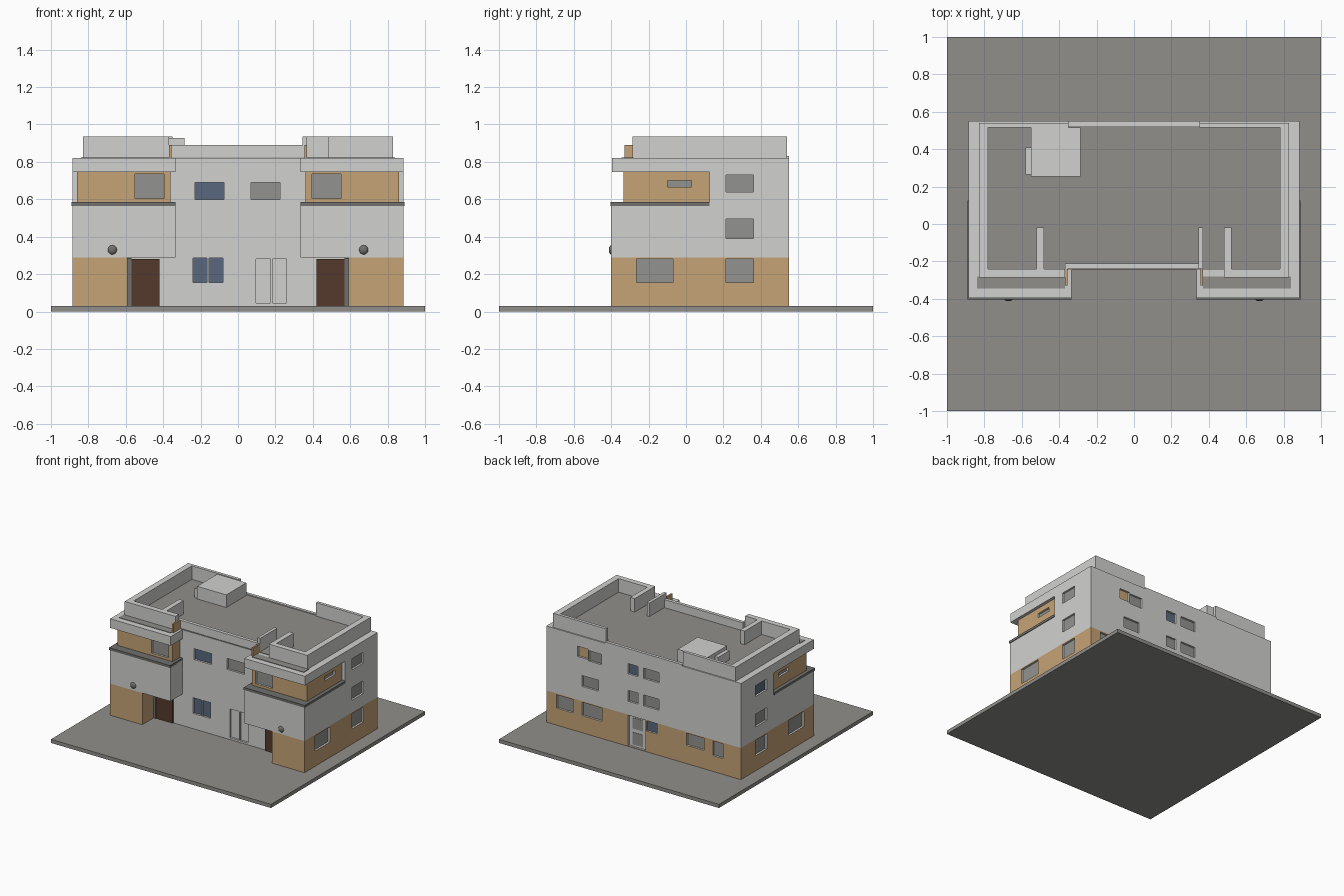
import bpy, bmesh
from mathutils import Vector, Matrix

if "Cube" in bpy.data.objects:
    bpy.data.objects.remove(bpy.data.objects["Cube"])


def material(name, rgb):
    m = bpy.data.materials.new(name)
    m.diffuse_color = (*rgb, 1)
    m.use_nodes = True
    m.node_tree.nodes["Principled BSDF"].inputs["Base Color"].default_value = m.diffuse_color
    return m


WHITE = material("white render", (0.64, 0.64, 0.63))
TAN = material("tan cladding", (0.56, 0.37, 0.18))
GRAY = material("concrete gray", (0.28, 0.275, 0.255))
PANE = material("window gray", (0.29, 0.29, 0.28))
BLUE = material("window blue", (0.10, 0.14, 0.21))
BROWN = material("door brown", (0.09, 0.042, 0.026))
DARK = material("trim gray", (0.16, 0.16, 0.155))


def finish(name, bm, mats):
    bmesh.ops.recalc_face_normals(bm, faces=bm.faces[:])
    me = bpy.data.meshes.new(name)
    bm.to_mesh(me)
    bm.free()
    for m in mats:
        me.materials.append(m)
    ob = bpy.data.objects.new(name, me)
    bpy.context.collection.objects.link(ob)
    return ob


def add_box(bm, x, y, z):
    c = Vector(((x[0] + x[1]) / 2, (y[0] + y[1]) / 2, (z[0] + z[1]) / 2))
    s = (abs(x[1] - x[0]), abs(y[1] - y[0]), abs(z[1] - z[0]), 1)
    bmesh.ops.create_cube(bm, size=1, matrix=Matrix.Translation(c) @ Matrix.Diagonal(s))


def box(name, x, y, z, mat):
    bm = bmesh.new()
    add_box(bm, x, y, z)
    return finish(name, bm, [mat])


def pair(name, x, y, z, mat):
    """Same box on both sides of x = 0."""
    for side, s in (("right", 1), ("left", -1)):
        box(f"{name}_{side}", sorted((s * x[0], s * x[1])), y, z, mat)


def storey(name, half, z, mats, rule=None):
    """Prism from the right half of a plan outline, mirrored to the left."""
    plan = half + [(-x, y) for x, y in reversed(half)]
    bm = bmesh.new()
    f = bm.faces.new([bm.verts.new((x, y, z[0])) for x, y in plan])
    up = bmesh.ops.extrude_face_region(bm, geom=[f])["geom"]
    bmesh.ops.translate(bm, vec=(0, 0, z[1] - z[0]),
                        verts=[v for v in up if isinstance(v, bmesh.types.BMVert)])
    bmesh.ops.recalc_face_normals(bm, faces=bm.faces[:])
    if rule:
        for f in bm.faces:
            f.material_index = rule(f.calc_center_median(), f.normal)
    return finish(name, bm, mats)


# ground plate
box("ground_plate", (-1, 1), (-1, 1), (0, 0.03), GRAY)

# storeys
ground = storey("ground_floor", [(0.59, -0.24), (0.59, -0.40), (0.885, -0.40), (0.885, 0.55)],
                (0.03, 0.29), [TAN, WHITE],
                lambda c, n: 1 if abs(n.z) > 0.5 or (n.y < -0.5 and abs(c.x) < 0.5) else 0)
first = storey("first_floor", [(0.335, -0.24), (0.335, -0.40), (0.885, -0.40), (0.885, 0.55)],
               (0.29, 0.57), [WHITE])
second = storey("second_floor", [(0.36, -0.24), (0.36, -0.335), (0.86, -0.335), (0.86, 0.125),
                                 (0.885, 0.125), (0.885, 0.55)],
                (0.57, 0.745), [WHITE, TAN],
                lambda c, n: 1 if abs(n.z) < 0.5 and abs(c.x) > 0.1 and c.y < 0.125 - 1e-3 else 0)
storey("roof_slab", [(0.335, -0.24), (0.335, -0.395), (0.885, -0.395), (0.885, 0.55)],
       (0.745, 0.82), [WHITE])
pair("balcony_ledge", (0.335, 0.89), (-0.404, 0.125), (0.565, 0.585), DARK)

# roof surfaces and parapets
box("roof_surface", (-0.785, 0.785), (-0.245, 0.525), (0.815, 0.824), GRAY)
pair("eave_gutter", (0.37, 0.84), (-0.345, -0.28), (0.815, 0.824), GRAY)
pair("side_parapet", (0.78, 0.83), (-0.285, 0.54), (0.82, 0.935), WHITE)
pair("back_parapet", (0.35, 0.83), (0.515, 0.54), (0.82, 0.935), WHITE)
box("back_low_kerb", (-0.35, 0.35), (0.525, 0.55), (0.82, 0.832), WHITE)
box("front_parapet_left", (-0.78, -0.37), (-0.285, -0.24), (0.82, 0.935), WHITE)
box("front_parapet_right", (0.48, 0.78), (-0.285, -0.24), (0.82, 0.935), WHITE)
pair("parapet_return", (0.48, 0.52), (-0.24, -0.02), (0.82, 0.935), WHITE)
box("parapet_stub", (0.345, 0.37), (-0.24, -0.02), (0.82, 0.935), WHITE)
box("front_middle_parapet", (-0.37, 0.37), (-0.24, -0.212), (0.82, 0.89), WHITE)
pair("tan_fin", (0.355, 0.368), (-0.33, -0.24), (0.82, 0.89), TAN)
box("roof_hut", (-0.55, -0.285), (0.255, 0.515), (0.82, 0.928), WHITE)
box("roof_hut_side", (-0.58, -0.54), (0.265, 0.41), (0.82, 0.90), WHITE)

# windows: recesses cut by one shared cutter, with a pane at the back of each
cut_bm = bmesh.new()
panes = {}


def window(axis, plane, sign, u, z, mat):
    outer = sorted((plane - 0.02 * sign, plane + 0.01 * sign))
    inner = sorted((plane - 0.023 * sign, plane - 0.016 * sign))
    bm = panes.setdefault(mat.name, (bmesh.new(), mat))[0]
    for target, depth in ((cut_bm, outer), (bm, inner)):
        if axis == "x":
            add_box(target, depth, u, z)
        else:
            add_box(target, u, depth, z)


# front centre
window("y", -0.24, -1, (-0.23, -0.075), (0.60, 0.69), BLUE)
window("y", -0.24, -1, (0.07, 0.225), (0.60, 0.69), PANE)
for u in ((-0.24, -0.165), (-0.155, -0.08)):
    window("y", -0.24, -1, u, (0.155, 0.285), BLUE)
for u in ((0.095, 0.175), (0.185, 0.26)):
    window("y", -0.24, -1, u, (0.045, 0.282), WHITE)
# wings and sides
for s in (1, -1):
    window("y", -0.335, -1, sorted((0.395 * s, 0.55 * s)), (0.605, 0.735), PANE)
    window("x", 0.86 * s, s, (-0.10, 0.03), (0.665, 0.70), PANE)
    window("x", 0.885 * s, s, (0.215, 0.36), (0.64, 0.73), PANE if s > 0 else BLUE)
    window("x", 0.885 * s, s, (0.215, 0.36), (0.39, 0.495), PANE)
    window("x", 0.885 * s, s, (0.215, 0.36), (0.155, 0.28), PANE)
    window("x", 0.885 * s, s, (-0.265, -0.07), (0.155, 0.28), PANE)
# back
for u, z, m in (((0.505, 0.60), (0.645, 0.73), TAN), ((0.385, 0.50), (0.635, 0.72), PANE),
                ((0.41, 0.56), (0.41, 0.50), PANE),
                ((0.64, 0.79), (0.17, 0.28), PANE), ((0.38, 0.56), (0.17, 0.28), PANE),
                ((0.05, 0.14), (0.625, 0.71), BLUE), ((-0.14, 0.0), (0.625, 0.71), PANE),
                ((0.05, 0.14), (0.40, 0.49), PANE), ((-0.14, 0.0), (0.40, 0.49), PANE),
                ((-0.12, -0.025), (0.20, 0.285), BLUE),
                ((-0.55, -0.39), (0.18, 0.28), PANE), ((-0.72, -0.63), (0.16, 0.28), PANE)):
    window("y", 0.55, 1, u, z, m)
window("y", 0.55, 1, (-0.015, 0.14), (0.035, 0.286), WHITE)
box("back_door_glass_upper", (0.015, 0.11), (0.53, 0.537), (0.18, 0.27), PANE)
box("back_door_glass_lower", (0.015, 0.11), (0.53, 0.537), (0.05, 0.15), PANE)

for name, (bm, m) in panes.items():
    finish(name.replace(" ", "_") + "_panes", bm, [m])
cutter = finish("window_cutter", cut_bm, [WHITE])
cutter.hide_render = True
cutter.display_type = "WIRE"
for ob in (ground, first, second):
    mod = ob.modifiers.new("window_recesses", "BOOLEAN")
    mod.operation = "DIFFERENCE"
    mod.solver = "EXACT"
    mod.object = cutter

# sheltered front doors with frames
pair("front_door", (0.42, 0.57), (-0.249, -0.235), (0.03, 0.28), BROWN)
pair("door_frame", (0.57, 0.59), (-0.255, -0.235), (0.03, 0.285), DARK)

# round wall lamps
for side, s in (("right", 1), ("left", -1)):
    bm = bmesh.new()
    bmesh.ops.create_uvsphere(bm, u_segments=16, v_segments=10, radius=0.025,
                              matrix=Matrix.Translation((0.672 * s, -0.398, 0.33))
                              @ Matrix.Diagonal((1, 0.6, 1, 1)))
    for f in bm.faces:
        f.smooth = True
    finish("wall_lamp_" + side, bm, [DARK])
